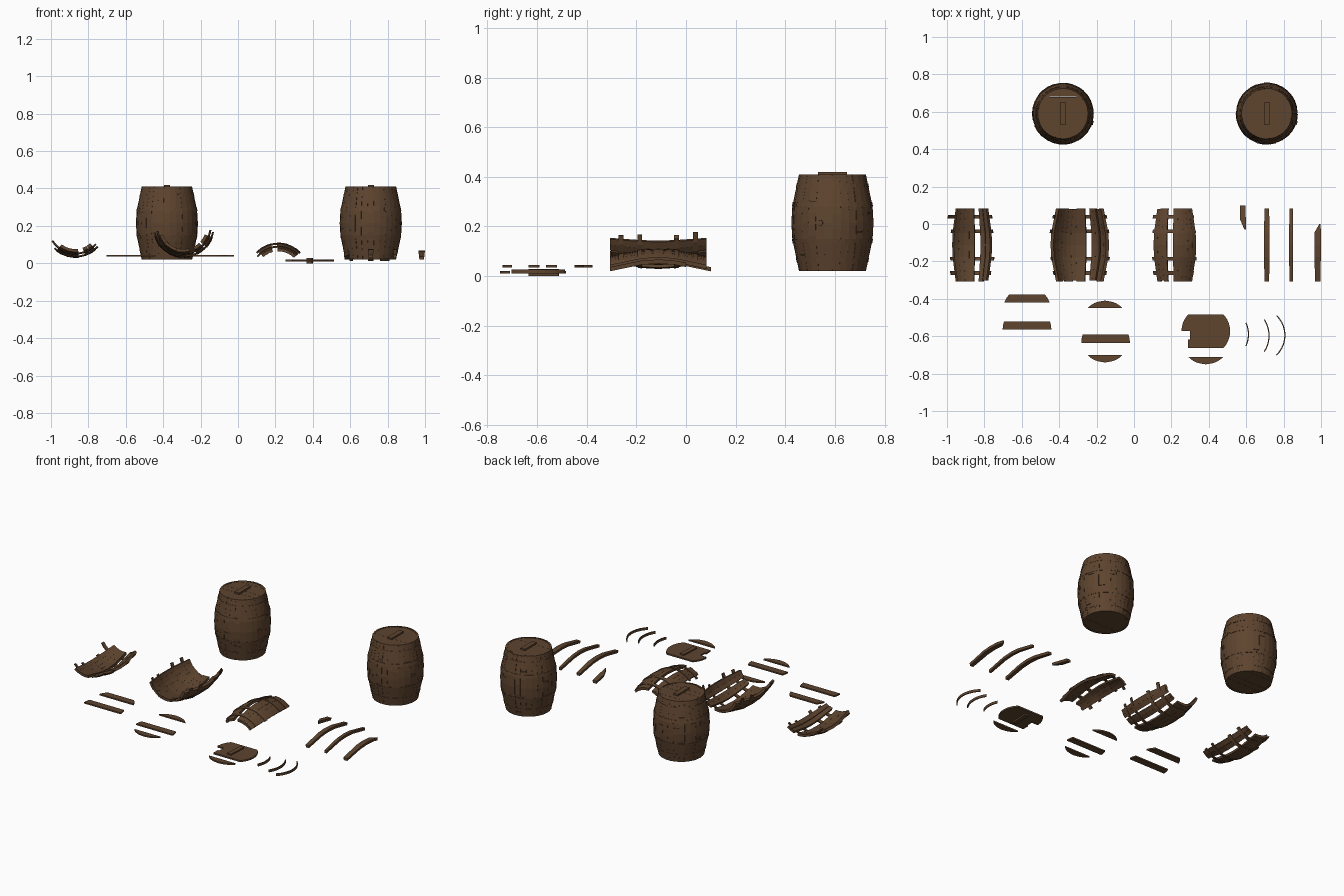
import bpy, bmesh, math, random
from mathutils import Matrix, Vector

if "Cube" in bpy.data.objects:
    bpy.data.objects.remove(bpy.data.objects["Cube"])

random.seed(4)
H = 0.195            # half length of a barrel
HOOPS = (-0.77, -0.38, 0.38, 0.77)
EDGES = (-0.13, -0.09, -0.045, 0.0, 0.045, 0.09, 0.13)   # lid plank seams

WOOD = bpy.data.materials.new("brown_wood")
WOOD.diffuse_color = (0.112, 0.058, 0.028, 1)
WOOD.use_nodes = True
WOOD.node_tree.nodes["Principled BSDF"].inputs["Base Color"].default_value = WOOD.diffuse_color


def radius(t):
    t = abs(t)
    return 0.166 - 0.004 * t / 0.34 if t < 0.34 else 0.162 - 0.027 * (t - 0.34) / 0.66


def finish(name, bm):
    bmesh.ops.recalc_face_normals(bm, faces=bm.faces)
    me = bpy.data.meshes.new(name)
    bm.to_mesh(me)
    bm.free()
    me.materials.append(WOOD)
    ob = bpy.data.objects.new(name, me)
    bpy.context.collection.objects.link(ob)


def block(bm, M, a0, a1, t0, t1, inn, out, na=1, nt=6, tip=0.0, rf=radius):
    """Curved slab in barrel space: angles in degrees, t along the axis."""
    grid = []
    for j in range(nt + 1):
        f = j / nt
        t = t0 + (t1 - t0) * f
        s = a0 + (a1 - a0) * tip * f
        rows = []
        for off in (inn, out):
            row = []
            for i in range(na + 1):
                a = math.radians(s + (a1 - s) * i / na)
                r = rf(t) + off
                row.append(bm.verts.new(M @ Vector((r * math.cos(a), r * math.sin(a), t * H))))
            rows.append(row)
        grid.append(rows[0] + rows[1][::-1])
    n = len(grid[0])
    for g in (grid[0], grid[-1]):
        for i in range(na):
            bm.faces.new((g[i], g[i + 1], g[n - 2 - i], g[n - 1 - i]))
    for j in range(nt):
        for k in range(n):
            bm.faces.new((grid[j][k], grid[j][(k + 1) % n],
                          grid[j + 1][(k + 1) % n], grid[j + 1][k]))


def prism(bm, pts, z0, z1):
    lo = [bm.verts.new((x, y, z0)) for x, y in pts]
    hi = [bm.verts.new((x, y, z1)) for x, y in pts]
    bm.faces.new(lo[::-1])
    bm.faces.new(hi)
    n = len(pts)
    for i in range(n):
        bm.faces.new((lo[i], lo[(i + 1) % n], hi[(i + 1) % n], hi[i]))


def lid_plank(bm, cx, cy, y0, y1, z0, z1, R=0.13, left=-1.0):
    """One plank of a round lid, between the chords y0 and y1."""
    ys = [y0 + (y1 - y0) * i / 6 for i in range(7)]
    half = [max(0.004, math.sqrt(max(0, R * R - y * y))) for y in ys]
    pts = [(cx + h, cy + y) for h, y in zip(half, ys)]
    pts += [(cx + max(left, -h), cy + y) for h, y in zip(half[::-1], ys[::-1])]
    prism(bm, pts, z0, z1)


def bar(bm, cx, cy, w, l, z0, z1, turn=0.0):
    c, s = math.cos(turn), math.sin(turn)
    prism(bm, [(cx + c * x - s * y, cy + s * x + c * y) for x, y in
               ((-w, -l), (w, -l), (w, l), (-w, l))], z0, z1)


# ---- whole barrels
def barrel(tag, cx, cy, seams):
    zc = 0.02 + H
    M = Matrix.Translation((cx, cy, zc))
    bm = bmesh.new()
    for k in range(30):
        gap = random.choice((0.05, 0.05, 0.1, 0.6))
        cuts = [-1] + ([random.uniform(-0.85, 0.85)] if random.random() < 0.5 else []) + [1]
        for a, b in zip(cuts, cuts[1:]):
            block(bm, M, k * 12, k * 12 + 12 - gap, a + (0.006 if a > -1 else 0),
                  b - (0.006 if b < 1 else 0), -0.011, random.uniform(-0.0006, 0.0006))
    finish(tag + "_staves", bm)
    # inner wall behind the seams, closed at both ends up to the rim
    bm = bmesh.new()
    block(bm, M, 0, 360, -0.98, 0.98, -0.02, -0.005, 30, 6)
    finish(tag + "_inner_wall", bm)
    # hoops, nearly flush
    bm = bmesh.new()
    for t in HOOPS:
        for k in range(5):
            s = k * 72 + random.uniform(-10, 10)
            block(bm, M, s, s + 70, t - 0.045, t + 0.045, -0.003, 0.0015, 6, 1)
    finish(tag + "_hoops", bm)
    # lid and bottom boards, handle, side bung
    bm = bmesh.new()
    for a, b in zip(seams, seams[1:]):
        for z0, z1 in ((0.398, 0.4085), (0.023, 0.032)):
            lid_plank(bm, cx, cy, a + 0.0005, b - 0.0005, z0, z1, 0.1235)
    bar(bm, cx, cy, 0.016, 0.059, 0.405, 0.419)
    finish(tag + "_lid", bm)
    bm = bmesh.new()
    R = Matrix.Rotation(math.radians(-17), 4, 'Z') @ Matrix.Translation((0.164, 0, 0)) @ Matrix.Rotation(math.pi / 2, 4, 'Y')
    bmesh.ops.create_cone(bm, cap_ends=True, segments=10, radius1=0.011, radius2=0.011, depth=0.012, matrix=M @ R)
    finish(tag + "_bung", bm)


barrel("left_barrel", -0.38, 0.59, (-0.123, -0.045, 0.0, 0.09, 0.123))
barrel("right_barrel", 0.71, 0.59, (-0.123, -0.045, 0.123))


# ---- broken barrel sections lying along y
def lying(cx, z_axis, up, cy=-0.112):
    return Matrix(((0, 1, 0, cx), (0, 0, 1, cy), (up, 0, 0, z_axis), (0, 0, 0, 1)))


def section(name, M, groups, hoop_ends):
    """groups: runs of touching staves; hoop_ends: angle span of each hoop."""
    bm = bmesh.new()
    for a0, a1 in groups:
        n = max(1, round((a1 - a0) / 10))
        w = (a1 - a0) / n
        for k in range(n):
            s = a0 + k * w
            e0, e1 = (random.choice((0, 0, 0, 0.02)) for _ in range(2))
            block(bm, M, s + 0.05, s + w - 0.05, -1 + e0, 1 - e1, -0.016, random.uniform(-0.001, 0.001))
    finish(name + "_staves", bm)
    bm = bmesh.new()
    for t, (a0, a1) in zip(HOOPS, hoop_ends):
        block(bm, M, a0, a1, t - 0.05, t + 0.05, -0.004, 0.0025, 10, 1)
    finish(name + "_hoops", bm)


section("small_trough", lying(-0.87, 0.195, -1), ((-38, 7), (19, 30), (31, 42)),
        ((-50, 46), (-44, 49), (-42, 46), (-59, 50)))
section("large_trough", lying(-0.29, 0.195, -1), ((-70, 13), (25, 44), (48, 70)),
        ((-76, 78), (-73, 80), (-79, 74), (-81, 83)))
section("arched_section", lying(0.215, -0.055, 1), ((-42, -14), (-2, 45)),
        ((-50, 45), (-46, 47), (-45, 45), (-51, 46)))

# ---- loose staves
bm = bmesh.new()
for cx, w in ((0.71, 10.5), (0.84, 7.5)):
    block(bm, lying(cx, -0.089, 1), -w / 2, w / 2, -1, 1, -0.017, 0)
M = lying(0.982, -0.098, 1)
block(bm, M, -6, 6, -1, 0.34, -0.017, 0, 1, 4)
block(bm, M, -6, 6, 0.34, 0.57, -0.017, 0, 1, 1, 0.8)
M = lying(0.582, -0.098, 1, -0.095)
block(bm, M, -6, 6, 1, 0.62, -0.017, 0, 1, 1)
block(bm, M, -6, 6, 0.62, 0.33, -0.017, 0, 1, 1, 0.8)
finish("loose_staves", bm)

# ---- loose lid planks: centre x, centre y, band
bm = bmesh.new()
for cx, cy, i in ((-0.572, -0.466, 4), (-0.572, -0.565, 3), (-0.155, -0.54, 5),
                  (-0.152, -0.635, 3), (-0.155, -0.61, 0)):
    lid_plank(bm, cx, cy, EDGES[i], EDGES[i + 1], 0.035, 0.044)
lid_plank(bm, 0.384, -0.62, EDGES[0], EDGES[1], 0.011, 0.021)
finish("loose_lid_planks", bm)

# ---- broken lid with handle boards on both sides
bm = bmesh.new()
for a, b, left in ((1, 2, -0.095), (2, 3, -0.085), (3, 5, -1)):
    lid_plank(bm, 0.384, -0.573, EDGES[a], EDGES[b], 0.010, 0.020, 0.13, left)
bar(bm, 0.384, -0.573, 0.014, 0.061, 0.0, 0.028, -0.06)
finish("broken_lid", bm)

# ---- hoop fragments
bm = bmesh.new()
for x, y, r, a in ((0.615, -0.59, 0.150, 25), (0.725, -0.597, 0.160, 33), (0.81, -0.595, 0.150, 46)):
    M = Matrix.Translation((x - r, y, 0.019))
    block(bm, M, -a, a, -0.04, 0.04, -0.006, 0, 10, 1, 0, lambda t, r=r: r)
finish("hoop_fragments", bm)
